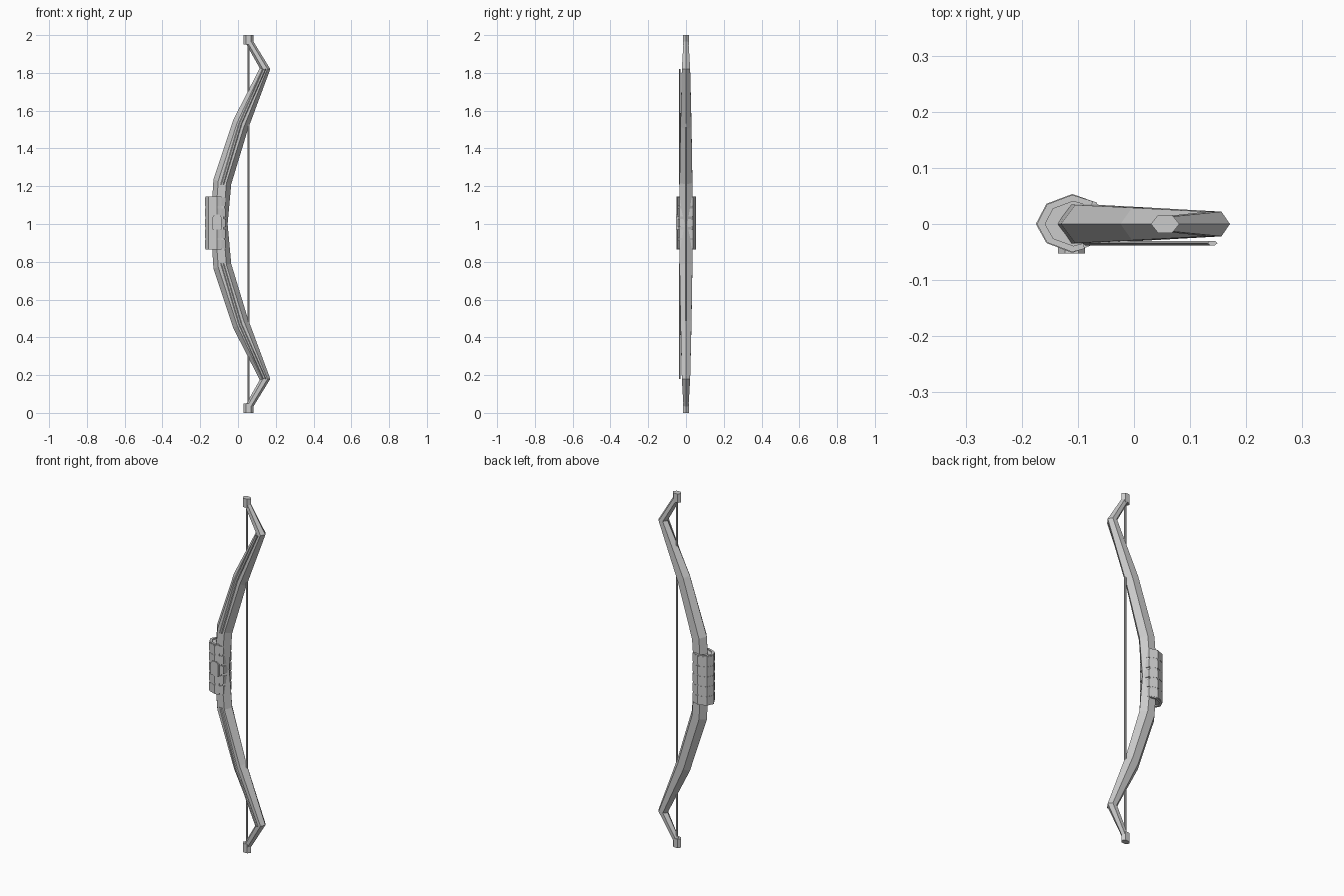
import bpy, bmesh, math
from mathutils import Vector

if "Cube" in bpy.data.objects:
    bpy.data.objects.remove(bpy.data.objects["Cube"])


def make(name, rings, closed=False):
    """Skin a list of equal-sized rings of points; cap the ends unless closed."""
    bm = bmesh.new()
    vr = [[bm.verts.new(p) for p in r] for r in rings]
    n = len(rings[0])
    m = len(vr)
    for i in range(m if closed else m - 1):
        a, b = vr[i], vr[(i + 1) % m]
        for k in range(n):
            bm.faces.new((a[k], a[(k + 1) % n], b[(k + 1) % n], b[k]))
    if not closed:
        bm.faces.new(vr[0])
        bm.faces.new(vr[-1])
    bmesh.ops.recalc_face_normals(bm, faces=bm.faces)
    me = bpy.data.meshes.new(name)
    bm.to_mesh(me)
    bm.free()
    ob = bpy.data.objects.new(name, me)
    bpy.context.collection.objects.link(ob)
    return ob


def prism(name, outline, z0, z1):
    return make(name, [[(x, y, z) for x, y in outline] for z in (z0, z1)])


def hexagon(left, right, hy):
    """Flattened hexagon between two edge points in the xz plane."""
    left, right = Vector((left[0], 0, left[1])), Vector((right[0], 0, right[1]))
    pts = [(0, 0), (.27, -1), (.73, -1), (1, 0), (.73, 1), (.27, 1)]
    return [left.lerp(right, t) + Vector((0, hy * s, 0)) for t, s in pts]


def flip(ring):
    return [(p[0], p[1], 2 - p[2]) for p in ring]


# Recurved limbs: back edge, belly edge, half thickness
stations = [
    ((-.145, 1.0), (-.055, 1.0), .037),
    ((-.13, 1.235), (-.036, 1.21), .034),
    ((-.024, 1.553), (.052, 1.50), .029),
    ((.115, 1.825), (.171, 1.82), .022),
    ((.038, 1.962), (.076, 1.975), .013),
]
upper = [hexagon(*s) for s in stations]
make("bow_limbs", [flip(r) for r in reversed(upper[1:])] + upper)

# Hexagonal nocks at both tips
nock = [(.030, 0), (.043, -.016), (.068, -.016), (.081, 0), (.068, .016), (.043, .016)]
prism("upper_nock", nock, 1.95, 2.0)
prism("lower_nock", nock, 0.0, .05)

# Bowstring
circle = [(.056 + .006 * math.cos(k * math.pi / 4), .006 * math.sin(k * math.pi / 4))
          for k in range(8)]
prism("bowstring", circle, .03, 1.97)

# Thin inlay strips along the front of each limb
path = [(-.083, 1.21), (.012, 1.53), (.14, 1.82)]
strip = [hexagon((x - .009, z), (x + .009, z), .004) for x, z in path]
strip = [[p + Vector((0, -.034, 0)) for p in r] for r in strip]
make("upper_inlay", strip)
make("lower_inlay", [flip(r) for r in strip])

# Grip sleeve wrapped around the back of the handle
outer = [(-.088, -.044), (-.110, -.050), (-.155, -.033), (-.173, 0),
         (-.155, .035), (-.110, .052), (-.072, .040)]
inner = [(-.100 + (x + .100) * .8, y * .78) for x, y in reversed(outer)]
prism("grip_sleeve", outer + inner, .865, 1.145)

# Five raised bands around the grip
band = [(-.058, 0), (-.066, -.034), (-.110, -.0515), (-.156, -.034), (-.175, 0),
        (-.156, .036), (-.110, .0535), (-.066, .038)]
for i in range(5):
    z = 1.005 + (i - 2) * .056
    prism(f"grip_band_{i + 1}", band, z - .022, z + .022)

# Small chamfered plate on the front of the grip
cx, cz = -.111, 1.01
shape = [(-.024, -.040), (.024, -.040), (.024, .026), (.012, .040), (-.012, .040), (-.024, .026)]
make("grip_plate", [[(cx + x, y, cz + z) for x, z in shape] for y in (-.053, -.040)])
